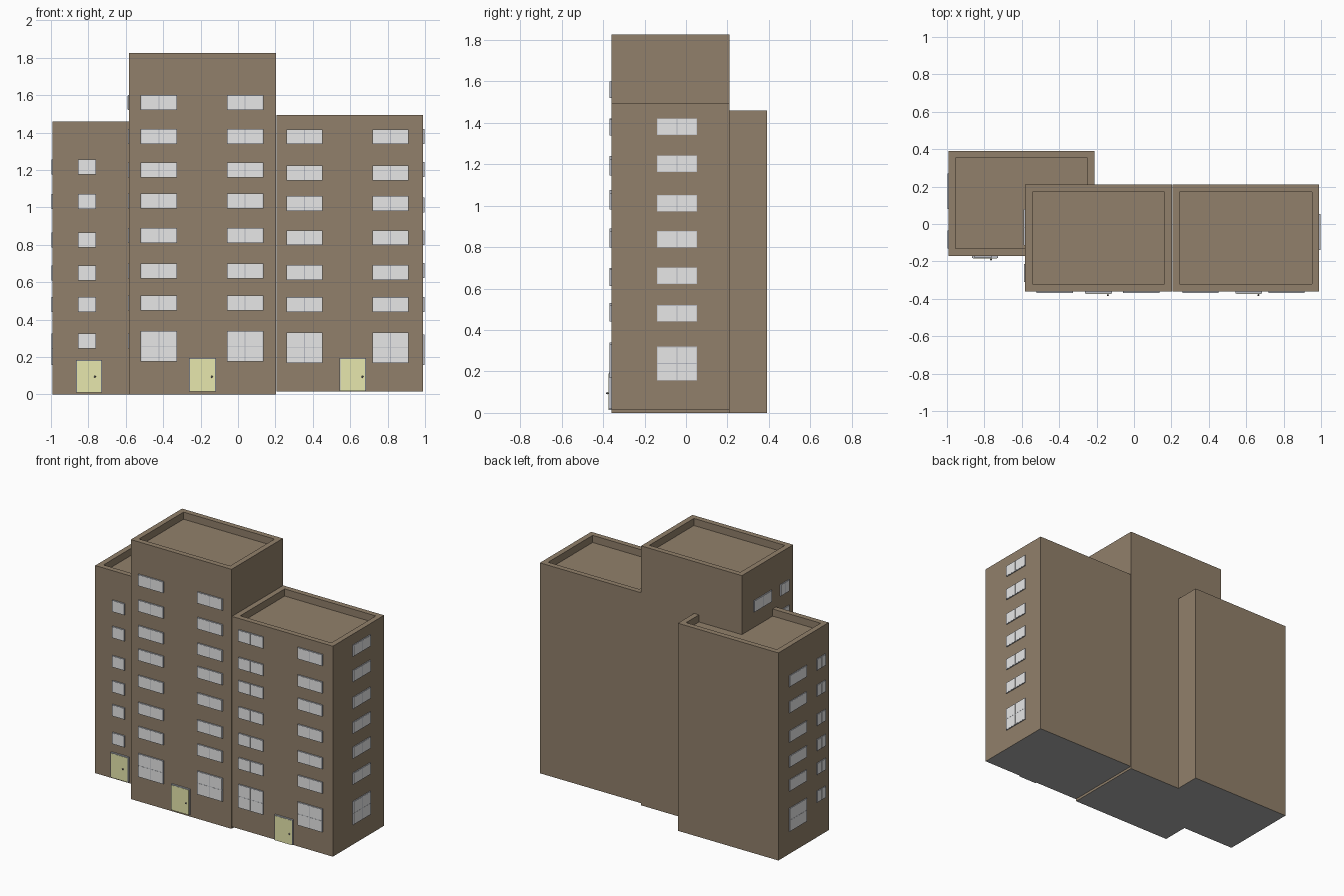
import bpy, bmesh
from mathutils import Vector

if "Cube" in bpy.data.objects:
    bpy.data.objects.remove(bpy.data.objects["Cube"])


def mat(name, col):
    m = bpy.data.materials.new(name)
    m.diffuse_color = (*col, 1)
    m.use_nodes = True
    m.node_tree.nodes["Principled BSDF"].inputs["Base Color"].default_value = m.diffuse_color
    return m


WALL = mat("brown_wall", (0.285, 0.216, 0.145))
BASE = mat("grey_base", (0.42, 0.42, 0.42))
FRAME = mat("grey_frame", (0.48, 0.5, 0.55))
GLASS = mat("pale_glass", (0.8, 0.8, 0.8))
DOOR = mat("pale_yellow_door", (0.8, 0.8, 0.42))
KNOB = mat("grey_knob", (0.25, 0.25, 0.25))


def finish(bm, name, mats):
    me = bpy.data.meshes.new(name)
    bm.to_mesh(me)
    bm.free()
    for m in mats:
        me.materials.append(m)
    ob = bpy.data.objects.new(name, me)
    bpy.context.collection.objects.link(ob)
    return ob


def add_box(bm, lo, hi, index=0):
    verts = bmesh.ops.create_cube(bm, size=1)["verts"]
    for v in verts:
        for i in range(3):
            v.co[i] = max(lo[i], hi[i]) if v.co[i] > 0 else min(lo[i], hi[i])
    for f in {f for v in verts for f in v.link_faces}:
        f.material_index = index


# Tower: box with a parapet round a sunken roof and a grey underside
def tower(name, lo, hi, rim=0.038, depth=0.05):
    bm = bmesh.new()
    add_box(bm, lo, hi)
    bm.normal_update()
    roof = next(f for f in bm.faces if f.normal.z > 0.9)
    next(f for f in bm.faces if f.normal.z < -0.9).material_index = 1
    bmesh.ops.inset_region(bm, faces=[roof], thickness=rim, use_even_offset=True)
    floor = bmesh.ops.extrude_discrete_faces(bm, faces=[roof])["faces"][0]
    for v in floor.verts:
        v.co.z -= depth
    finish(bm, name, [WALL, BASE])


# Box lying on a wall: axis 1 = front (-y), axis 0 = side facing sign*x
def wall_box(bm, axis, sign, wall, u0, u1, z0, z1, d0, d1, index):
    a, b = wall + sign * d0, wall + sign * d1
    if axis == 1:
        add_box(bm, (u0, a, z0), (u1, b, z1), index)
    else:
        add_box(bm, (a, u0, z0), (b, u1, z1), index)


# Column of windows: each a frame with a grid of panes set on it
def windows(name, axis, sign, wall, u0, u1, rows, cols=2, out=0.009):
    bm = bmesh.new()
    border, gap = 0.003, 0.004
    for zc, h in rows:
        z0, z1 = zc - h / 2, zc + h / 2
        wall_box(bm, axis, sign, wall, u0, u1, z0, z1, -0.005, out, 0)
        nz = 2 if h > 0.12 else 1
        w = (u1 - u0 - 2 * border - gap * (cols - 1)) / cols
        ph = (h - 2 * border - gap * (nz - 1)) / nz
        for i in range(cols):
            for j in range(nz):
                a = u0 + border + i * (w + gap)
                b = z0 + border + j * (ph + gap)
                wall_box(bm, axis, sign, wall, a, a + w, b, b + ph, out - 0.002, out + 0.001, 1)
    finish(bm, name, [FRAME, GLASS])


# Door: frame, yellow leaf and round knob
def door(name, wall, u0, u1, z0, z1, knob):
    bm = bmesh.new()
    wall_box(bm, 1, -1, wall, u0, u1, z0, z1, -0.005, 0.012, 0)
    wall_box(bm, 1, -1, wall, u0 + 0.005, u1 - 0.005, z0, z1 - 0.005, 0.01, 0.0135, 1)
    finish(bm, name, [FRAME, DOOR])
    bm = bmesh.new()
    bmesh.ops.create_icosphere(bm, subdivisions=1, radius=0.006)
    bmesh.ops.translate(bm, verts=bm.verts, vec=Vector((knob, wall - 0.02, 0.095)))
    finish(bm, name + "_knob", [KNOB])


def rows(centres, ground=None):
    return [(z, 0.08) for z in centres] + ([(ground, 0.163)] if ground else [])


left_z = [1.216, 1.032, 0.826, 0.65, 0.482]
mid_z = [1.56, 1.38, 1.2, 1.035, 0.85, 0.66, 0.49]
right_z = [1.378, 1.185, 1.022, 0.838, 0.652, 0.48]
side_z = [1.38, 1.202, 1.012, 0.838, 0.662, 0.48]

# Three joined towers
tower("left_tower", (-0.992, -0.17, 0), (-0.21, 0.39, 1.46))
tower("middle_tower", (-0.582, -0.36, 0), (0.202, 0.21, 1.825))
tower("right_tower", (0.205, -0.36, 0.015), (0.99, 0.21, 1.495))

# Front windows
windows("left_front_windows", 1, -1, -0.17, -0.855, -0.76, rows(left_z + [0.286]), 1)
for n, u in enumerate((-0.52, -0.06)):
    windows(f"middle_front_windows_{n}", 1, -1, -0.36, u, u + 0.195, rows(mid_z, 0.258))
for n, u in enumerate((0.26, 0.72)):
    windows(f"right_front_windows_{n}", 1, -1, -0.36, u, u + 0.192, rows(right_z, 0.25))

# Side windows
windows("right_side_windows", 0, 1, 0.99, -0.14, 0.053, rows(side_z, 0.238), out=0.006)
windows("left_side_windows", 0, -1, -0.992, 0.08, 0.27, rows(left_z, 0.24), out=0.005)
windows("left_side_small_windows", 0, -1, -0.992, -0.13, -0.035,
        rows(left_z + [0.286]), out=0.005)
windows("middle_side_window", 0, -1, -0.582, -0.115, 0.08, rows(mid_z[:1]), out=0.007)
windows("middle_side_small_windows", 0, -1, -0.582, -0.31, -0.215,
        rows(mid_z + [0.286]), out=0.006)

# Doors
door("left_door", -0.17, -0.865, -0.727, 0.01, 0.185, -0.765)
door("middle_door", -0.36, -0.262, -0.117, 0.015, 0.195, -0.14)
door("right_door", -0.36, 0.543, 0.685, 0.018, 0.195, 0.665)
